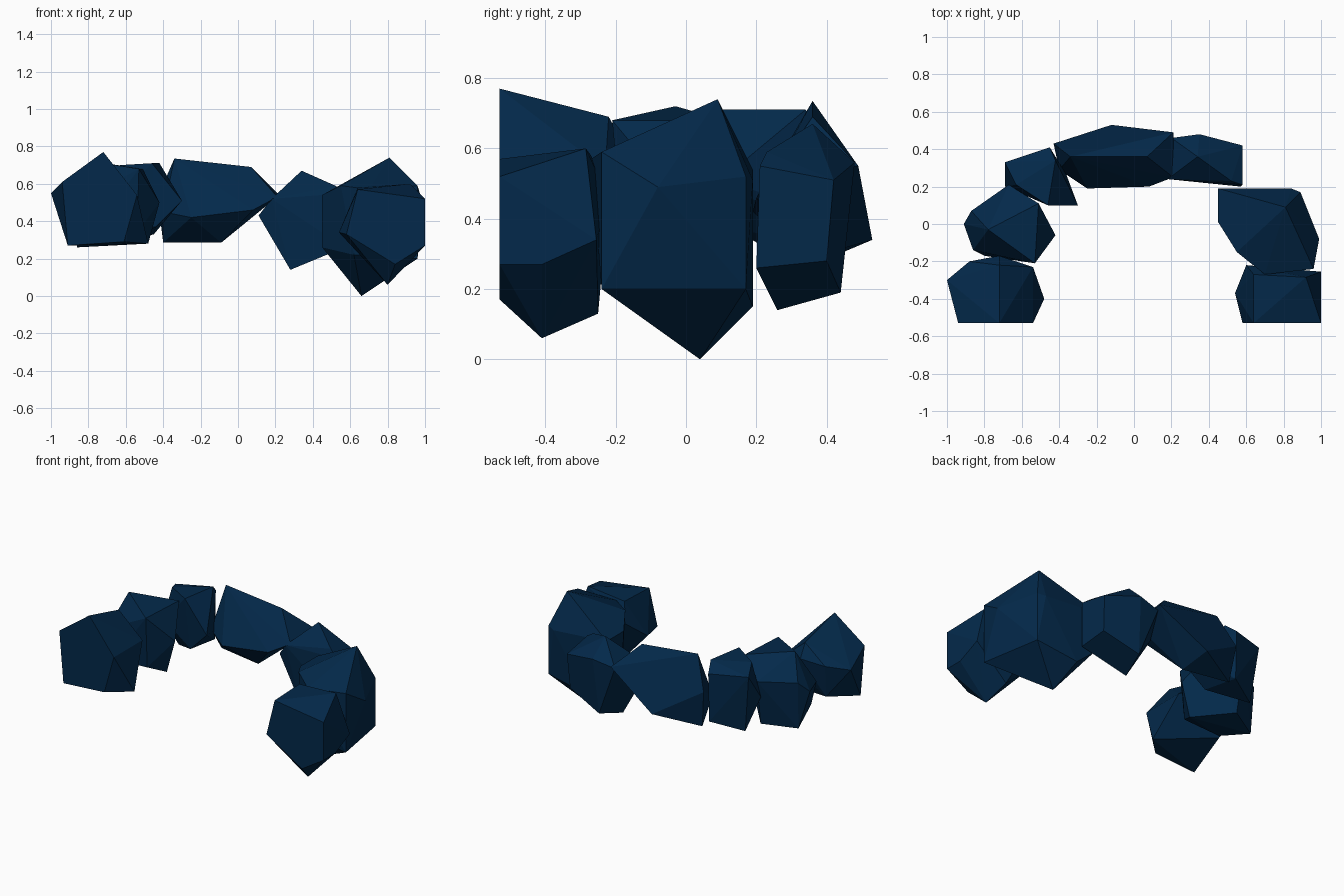
import bpy, bmesh, math

navy = bpy.data.materials.new("dark navy stone")
navy.diffuse_color = (0.001, 0.022, 0.069, 1)


def rock(name, *corners):
    """Faceted boulder: convex hull of a few corner points."""
    bm = bmesh.new()
    for c in corners:
        bm.verts.new(c)
    res = bmesh.ops.convex_hull(bm, input=bm.verts[:])
    junk = {g for g in res["geom_interior"] + res["geom_unused"]
            if isinstance(g, bmesh.types.BMVert)}
    bmesh.ops.delete(bm, geom=list(junk), context='VERTS')
    # merge nearly flat triangles into larger facets
    bmesh.ops.dissolve_limit(bm, angle_limit=math.radians(4),
                             verts=bm.verts[:], edges=bm.edges[:])
    bmesh.ops.recalc_face_normals(bm, faces=bm.faces[:])
    me = bpy.data.meshes.new(name)
    bm.to_mesh(me)
    bm.free()
    me.materials.append(navy)
    ob = bpy.data.objects.new(name, me)
    bpy.context.collection.objects.link(ob)
    return ob


# left end, flat cut front
rock("left_end_rock",
     (-.94, -.53, .61), (-.72, -.53, .77), (-.54, -.53, .54), (-.61, -.53, .29),
     (-.91, -.53, .27), (-1, -.30, .55), (-.88, -.20, .58), (-.72, -.22, .69),
     (-.72, -.17, .60), (-.54, -.23, .54), (-.48, -.40, .28), (-.86, -.24, .36))

# left side
rock("left_side_rock",
     (-.78, -.03, .72), (-.91, 0, .50), (-.87, .07, .57), (-.67, .21, .58),
     (-.51, .11, .68), (-.42, -.06, .50), (-.53, -.21, .68), (-.86, -.14, .50),
     (-.80, -.17, .32), (-.86, .05, .26), (-.66, .16, .28), (-.48, -.06, .28),
     (-.54, -.18, .34))

# back left corner
rock("back_left_rock",
     (-.69, .33, .66), (-.69, .20, .48), (-.63, .21, .70), (-.45, .41, .65),
     (-.42, .34, .71), (-.46, .10, .71), (-.30, .10, .51), (-.36, .26, .46),
     (-.44, .13, .37), (-.645, .30, .28), (-.45, .40, .33))

# back middle
rock("back_middle_rock",
     (-.34, .36, .735), (.07, .36, .69), (-.43, .43, .53), (-.40, .29, .45),
     (-.25, .19, .42), (.08, .20, .46), (.21, .25, .53), (.21, .49, .55),
     (-.12, .53, .34), (-.09, .34, .285), (-.40, .40, .285))

# back right corner
rock("back_right_rock",
     (.34, .36, .67), (.18, .24, .52), (.20, .46, .53), (.11, .28, .43),
     (.35, .48, .56), (.52, .23, .59), (.58, .42, .51), (.58, .21, .55),
     (.57, .40, .28), (.57, .20, .26), (.28, .26, .14), (.33, .44, .19),
     (.24, .24, .52))

# right side, the largest
rock("right_side_rock",
     (.81, .09, .74), (.99, -.08, .49), (.96, -.24, .20), (.96, -.24, .59),
     (.70, -.27, .57), (.55, -.15, .59), (.45, .01, .54), (.45, .19, .54),
     (.45, .03, .26), (.47, .19, .26), (.66, .04, 0), (.60, .19, .15),
     (.89, .17, .20), (.89, .17, .52), (.84, .19, .51), (.62, -.20, .22))

# right end, flat cut front
rock("right_end_rock",
     (.64, -.53, .57), (1, -.53, .52), (1, -.53, .27), (.84, -.53, .17),
     (.58, -.53, .33), (.64, -.27, .58), (.92, -.285, .60), (1, -.255, .34),
     (1, -.41, .27), (.60, -.22, .46), (.54, -.37, .34), (.80, -.41, .06),
     (.78, -.25, .13))
